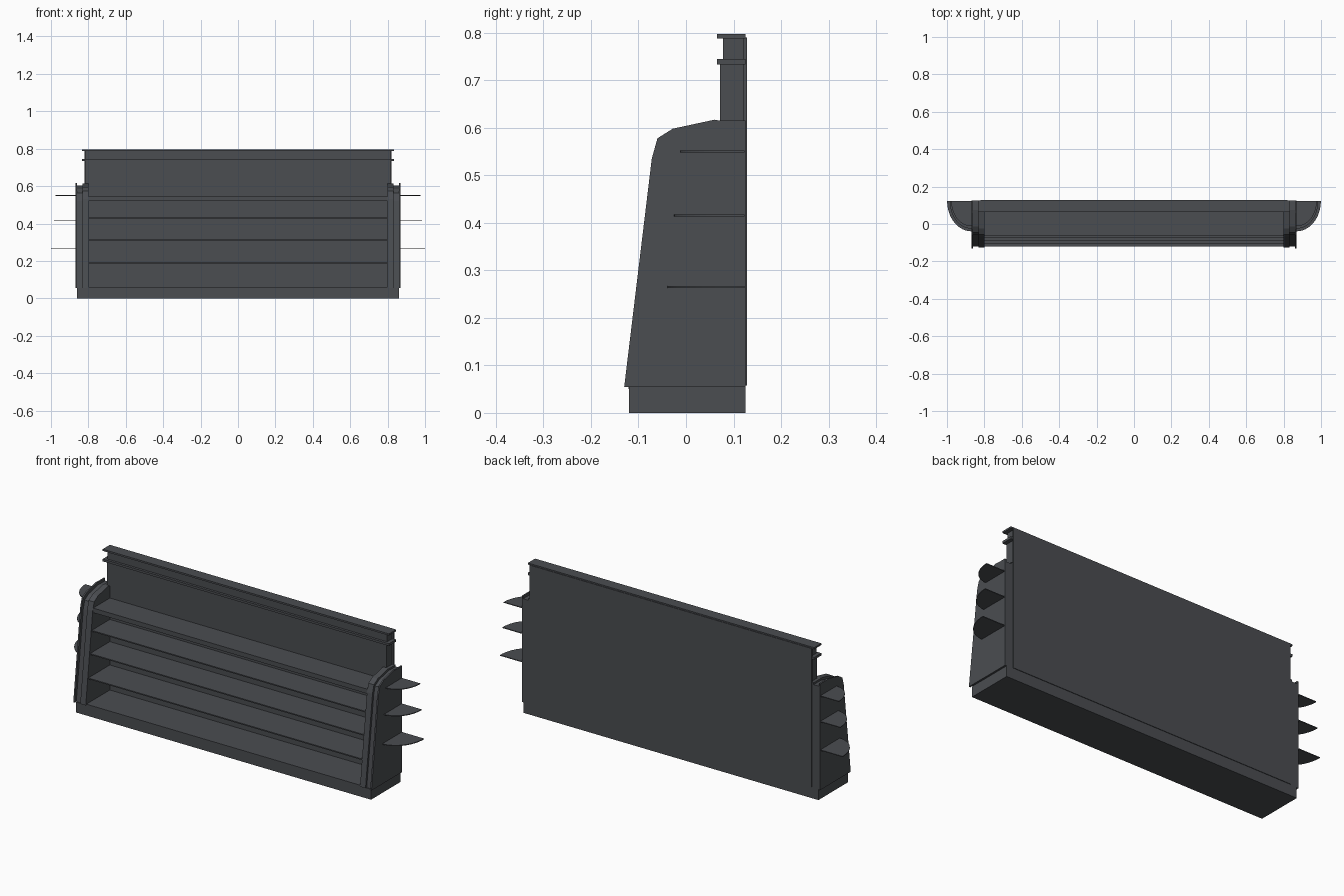
import bpy, bmesh, math

cube = bpy.data.objects.get("Cube")
if cube:
    bpy.data.objects.remove(cube, do_unlink=True)

grey = bpy.data.materials.new("charcoal grey")
color = (0.069, 0.074, 0.082, 1)
grey.diffuse_color = color
grey.use_nodes = True
grey.node_tree.nodes["Principled BSDF"].inputs["Base Color"].default_value = color


def prism(name, pts, axis, lo, hi):
    """Extrude a 2D outline along x (outline in y,z) or z (outline in x,y)."""
    bm = bmesh.new()
    place = (lambda p: (lo, *p)) if axis == "x" else (lambda p: (*p, lo))
    face = bm.faces.new([bm.verts.new(place(p)) for p in pts])
    ext = bmesh.ops.extrude_face_region(bm, geom=[face])
    verts = [v for v in ext["geom"] if isinstance(v, bmesh.types.BMVert)]
    d = hi - lo
    bmesh.ops.translate(bm, verts=verts, vec=(d, 0, 0) if axis == "x" else (0, 0, d))
    bmesh.ops.recalc_face_normals(bm, faces=bm.faces)
    mesh = bpy.data.meshes.new(name)
    bm.to_mesh(mesh)
    bm.free()
    mesh.materials.append(grey)
    obj = bpy.data.objects.new(name, mesh)
    bpy.context.collection.objects.link(obj)
    return obj


def slab(name, half_x, y0, y1, z0, z1):
    return prism(name, [(y0, z0), (y1, z0), (y1, z1), (y0, z1)], "x", -half_x, half_x)


def mirrored(obj):
    obj.modifiers.new("mirror", "MIRROR")
    return obj


# Plinth and back
slab("plinth", 0.86, -0.12, 0.125, 0, 0.055)
slab("inner_back", 0.81, 0.075, 0.125, 0.055, 0.615)
slab("back_sheet", 0.822, 0.12, 0.128, 0.058, 0.79)

# Header panel with two rails
slab("header_panel", 0.815, 0.072, 0.125, 0.61, 0.735)
slab("header_groove", 0.815, 0.078, 0.125, 0.735, 0.79)
slab("lower_rail", 0.835, 0.065, 0.125, 0.733, 0.745)
slab("top_rail", 0.835, 0.065, 0.125, 0.788, 0.797)

# Shelves whose front edges follow the sloping sides
for i, (top, thick) in enumerate([(0.06, 0.01), (0.192, 0.006), (0.315, 0.006),
                                  (0.432, 0.006), (0.545, 0.024)]):
    front = -0.12 + 0.12 * (top - thick - 0.055)
    slab(f"shelf_{i + 1}", 0.81, front, 0.08, top - thick, top)

# Side panels: two raised rims with a shallow channel between them
outline = [(0.125, 0.055), (-0.13, 0.055), (-0.072, 0.535), (-0.06, 0.578),
           (-0.028, 0.598), (0.06, 0.617), (0.07, 0.615), (0.125, 0.615)]


def inset(d):
    return [(y + (d if y < 0.07 else 0), z - (d if z > 0.5 else 0)) for y, z in outline]


mirrored(prism("side_inner_rim", inset(0.004), "x", 0.80, 0.832))
mirrored(prism("side_channel", inset(0.014), "x", 0.83, 0.864))
mirrored(prism("side_outer_rim", outline, "x", 0.862, 0.87))

# Rounded end shelves
for i, (z, reach, depth) in enumerate([(0.265, 0.13, 0.162), (0.415, 0.116, 0.148),
                                       (0.55, 0.108, 0.135)]):
    arc = [(0.869 + reach * math.cos(a), 0.123 - depth * math.sin(a))
           for a in (math.pi / 2 * k / 16 for k in range(17))]
    mirrored(prism(f"end_shelf_{i + 1}", [(0.869, 0.123)] + arc, "z", z - 0.002, z + 0.002))
